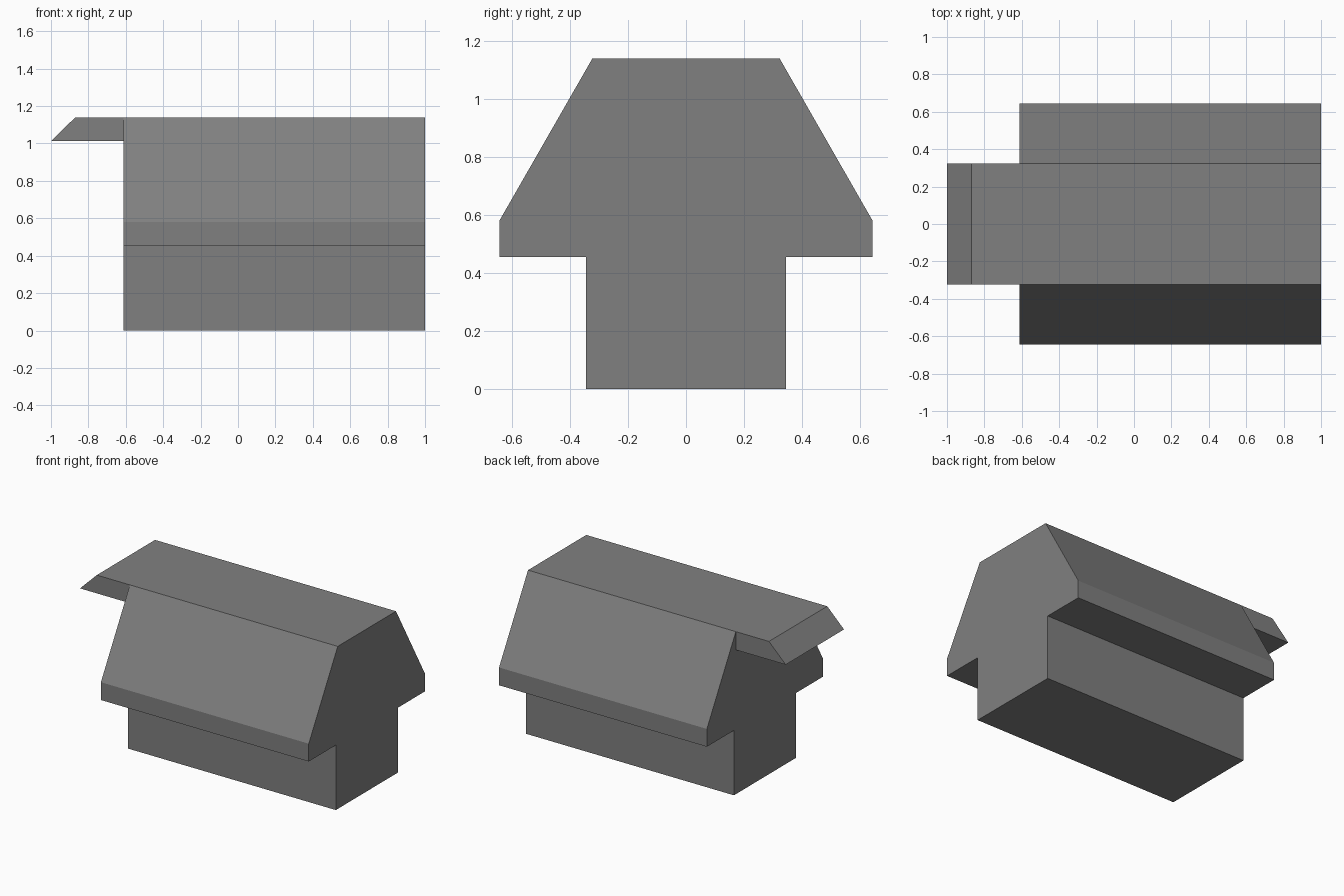
import bpy
import bmesh
from mathutils import Vector

if "Cube" in bpy.data.objects:
    bpy.data.objects.remove(bpy.data.objects["Cube"])

grey = bpy.data.materials.new("plain grey")
grey.diffuse_color = (0.216, 0.216, 0.216, 1)
grey.use_nodes = True
grey.node_tree.nodes["Principled BSDF"].inputs["Base Color"].default_value = grey.diffuse_color


def extrude_profile(name, points, offset):
    """Make a solid by extruding one closed flat outline along offset."""
    bm = bmesh.new()
    face = bm.faces.new([bm.verts.new(p) for p in points])
    new = bmesh.ops.extrude_face_region(bm, geom=[face])["geom"]
    bmesh.ops.translate(bm, vec=Vector(offset),
                        verts=[g for g in new if isinstance(g, bmesh.types.BMVert)])
    bmesh.ops.recalc_face_normals(bm, faces=bm.faces)
    mesh = bpy.data.meshes.new(name)
    bm.to_mesh(mesh)
    bm.free()
    mesh.materials.append(grey)
    obj = bpy.data.objects.new(name, mesh)
    bpy.context.collection.objects.link(obj)
    return obj


BACK_X, FRONT_X = -0.613, 1.0
TOP_Z, TOP_Y = 1.14, 0.323

# Main body: half outline (y, z), mirrored to a stepped base with sloping roof
half = [(0.344, 0), (0.344, 0.455), (0.644, 0.455), (0.644, 0.58), (TOP_Y, TOP_Z)]
outline = half + [(-y, z) for y, z in reversed(half)]
extrude_profile("house_body", [(BACK_X, y, z) for y, z in outline],
                (FRONT_X - BACK_X, 0, 0))

# Overhang: bevel-ended ledge continuing the flat top past the end wall
ledge = [(BACK_X, TOP_Z), (-0.87, TOP_Z), (-1.0, 1.012), (BACK_X, 1.012)]
extrude_profile("roof_overhang", [(x, -TOP_Y, z) for x, z in ledge],
                (0, 2 * TOP_Y, 0))
